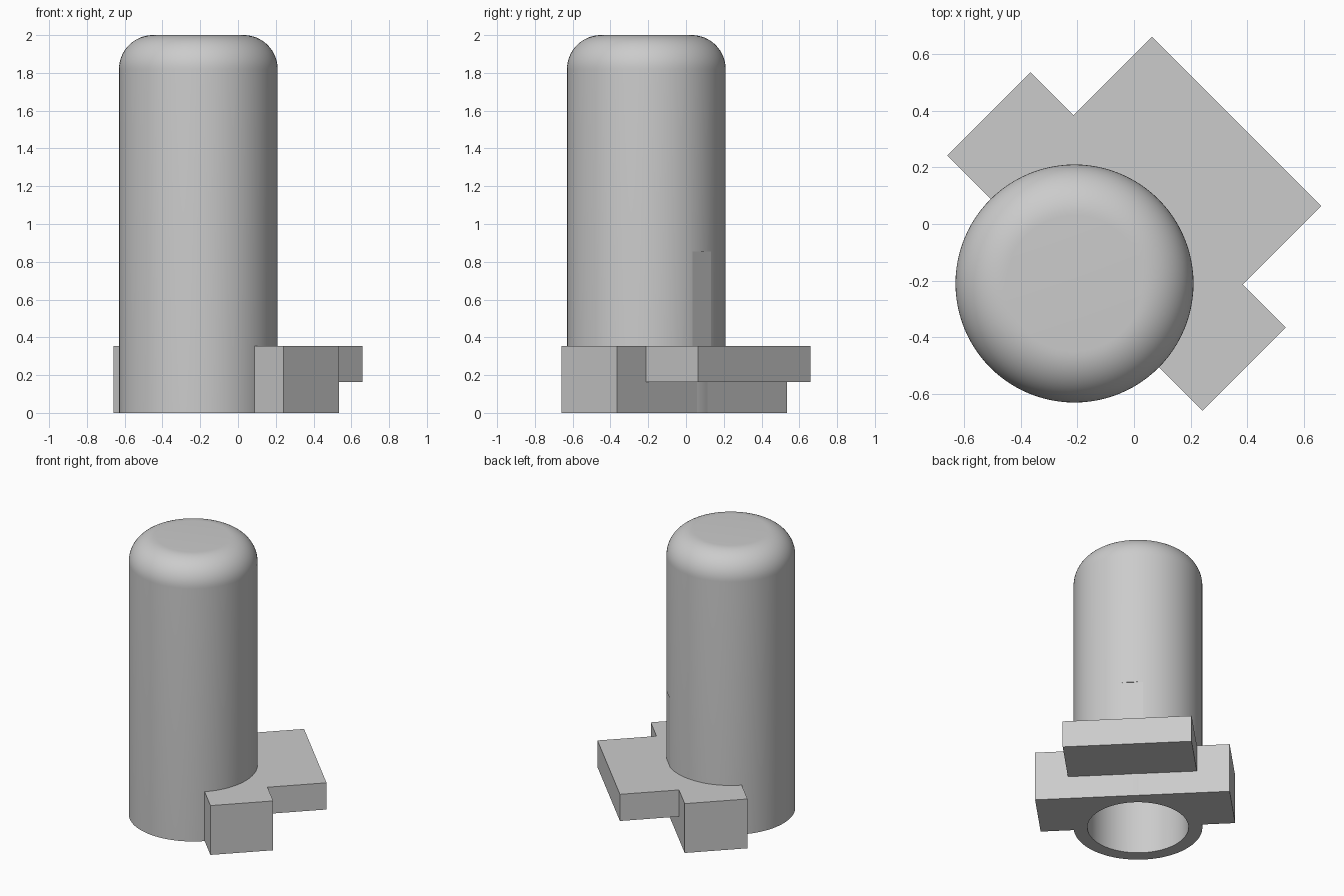
import bpy, bmesh
from math import sin, cos, pi, radians
from mathutils import Matrix

cube = bpy.data.objects.get("Cube")
if cube:
    bpy.data.objects.remove(cube, do_unlink=True)

grey = bpy.data.materials.new("plain grey")
grey.use_nodes = True
grey.diffuse_color = (0.6, 0.6, 0.6, 1)
grey.node_tree.nodes["Principled BSDF"].inputs["Base Color"].default_value = (0.6, 0.6, 0.6, 1)

AXIS = -0.297                       # tube centre along the diagonal
TURN = Matrix.Rotation(radians(45), 4, 'Z')
RADIUS, BORE, HEIGHT, ROUND = 0.42, 0.33, 2.0, 0.18
WALL = RADIUS - BORE


def finish(name, bm):
    """Turn the part onto the diagonal and make an object of it."""
    bmesh.ops.recalc_face_normals(bm, faces=bm.faces)
    bmesh.ops.transform(bm, matrix=TURN, verts=bm.verts)
    mesh = bpy.data.meshes.new(name)
    bm.to_mesh(mesh)
    bm.free()
    mesh.materials.append(grey)
    obj = bpy.data.objects.new(name, mesh)
    bpy.context.collection.objects.link(obj)
    return obj


def block(name, u0, u1, half, z0, z1):
    bm = bmesh.new()
    size = Matrix.Diagonal((u1 - u0, 2 * half, z1 - z0, 1))
    place = Matrix.Translation(((u0 + u1) / 2, 0, (z0 + z1) / 2))
    bmesh.ops.create_cube(bm, size=1, matrix=place @ size)
    return finish(name, bm)


def subtract(obj, cutter):
    mod = obj.modifiers.new("cut", 'BOOLEAN')
    mod.operation = 'DIFFERENCE'
    mod.solver = 'EXACT'
    mod.object = cutter
    bpy.context.view_layer.objects.active = obj
    bpy.ops.object.modifier_apply(modifier=mod.name)
    bpy.data.objects.remove(cutter, do_unlink=True)


def shoulder(radius, top, fillet, steps=16):
    """Quarter-round profile from the side up to the flat top."""
    return [(radius - fillet + fillet * cos(a), top - fillet + fillet * sin(a))
            for a in (pi / 2 * i / steps for i in range(steps + 1))]


# Hollow tube with a rounded closed top
outer = [(RADIUS, 0)] + shoulder(RADIUS, HEIGHT, ROUND) + [(0, HEIGHT)]
inner = [(BORE, 0)] + shoulder(BORE, HEIGHT - WALL, ROUND - WALL) + [(0, HEIGHT - WALL)]
profile = outer[::-1] + inner
bm = bmesh.new()
verts = [bm.verts.new((AXIS + r, 0, z)) for r, z in profile]
edges = [bm.edges.new(pair) for pair in zip(verts, verts[1:])]
bmesh.ops.spin(bm, geom=verts + edges, cent=(AXIS, 0, 0), axis=(0, 0, 1),
               angle=2 * pi, steps=96, use_merge=True)
bmesh.ops.remove_doubles(bm, verts=bm.verts, dist=0.0001)
tube = finish("tube", bm)

# Shallow flat on the tube above the foot
subtract(tube, block("flat_cutter", 0.117, 0.3, 0.3, 0.3, 0.855))

# Crossbar, hollowed to fit around the tube
crossbar = block("crossbar", -0.295, 0.121, 0.637, 0, 0.355)
bm = bmesh.new()
bmesh.ops.create_cone(bm, cap_ends=True, segments=96, radius1=0.412, radius2=0.412,
                      depth=2, matrix=Matrix.Translation((AXIS, 0, 0)))
subtract(crossbar, finish("bore_cutter", bm))

# Raised plate behind the crossbar
block("back_plate", 0.121, 0.512, 0.422, 0.163, 0.355)

bpy.ops.object.select_all(action='DESELECT')
tube.select_set(True)
bpy.context.view_layer.objects.active = tube
bpy.ops.object.shade_smooth_by_angle(angle=radians(8.5))
